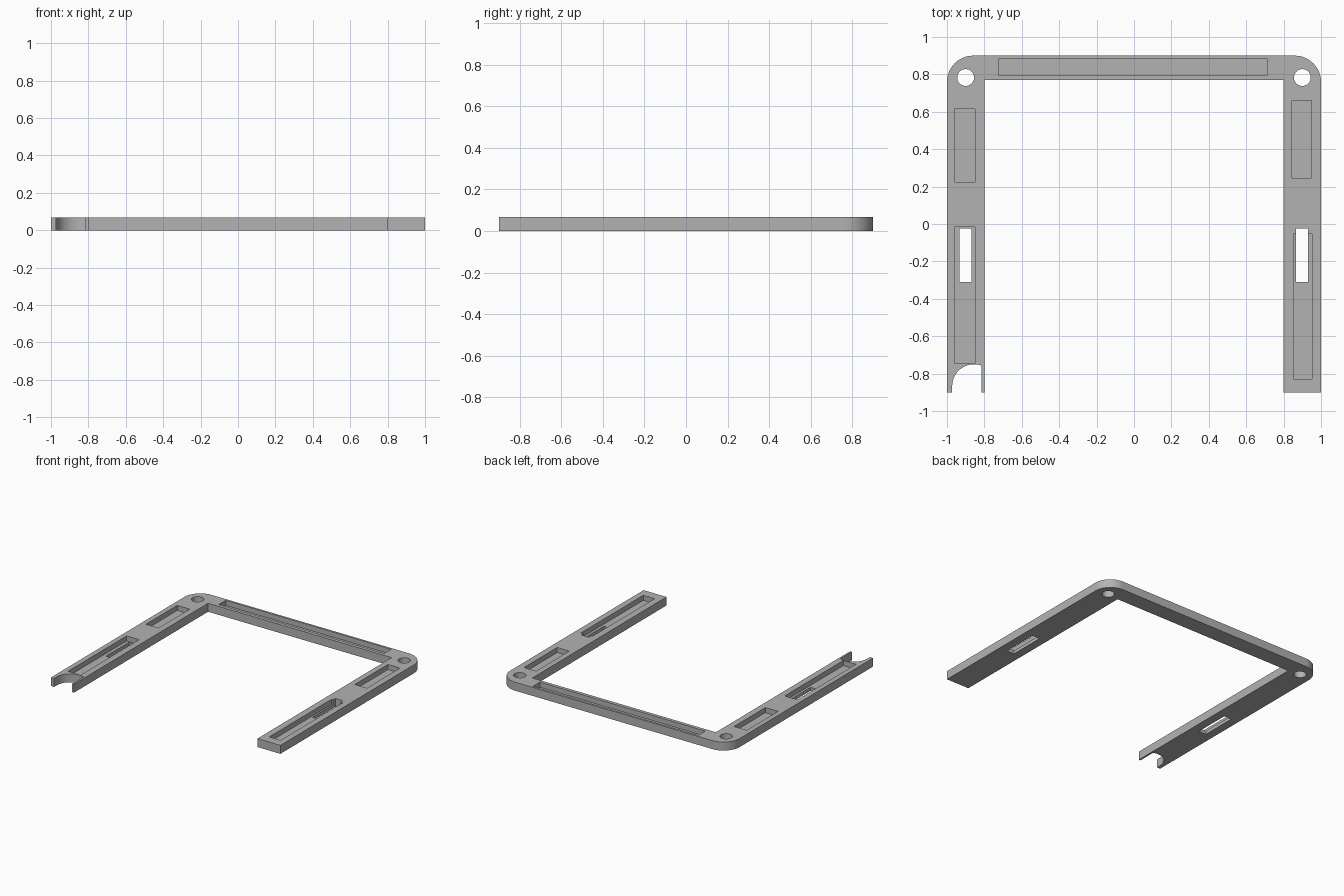
import bpy, bmesh
from math import cos, sin, pi

if "Cube" in bpy.data.objects:
    bpy.data.objects.remove(bpy.data.objects["Cube"])

HEIGHT, FLOOR, RADIUS = 0.067, 0.027, 0.14

grey = bpy.data.materials.new("plain grey")
grey.use_nodes = True
grey.diffuse_color = (0.45, 0.45, 0.45, 1)
grey.node_tree.nodes["Principled BSDF"].inputs["Base Color"].default_value = grey.diffuse_color


def arc(cx, cy, r, start, end, steps):
    return [(cx + r * cos(start + (end - start) * i / steps),
             cy + r * sin(start + (end - start) * i / steps)) for i in range(steps + 1)]


def rect(x0, x1, y0, y1):
    return [(x0, y0), (x1, y0), (x1, y1), (x0, y1)]


def prism(name, outline, z0, z1):
    """Extrude a counter-clockwise outline between two heights."""
    bm = bmesh.new()
    face = bm.faces.new([bm.verts.new((x, y, z0)) for x, y in outline])
    new = bmesh.ops.extrude_face_region(bm, geom=[face])["geom"]
    bmesh.ops.translate(bm, vec=(0, 0, z1 - z0),
                        verts=[v for v in new if isinstance(v, bmesh.types.BMVert)])
    bmesh.ops.recalc_face_normals(bm, faces=bm.faces)
    mesh = bpy.data.meshes.new(name)
    bm.to_mesh(mesh)
    bm.free()
    mesh.materials.append(grey)
    obj = bpy.data.objects.new(name, mesh)
    bpy.context.collection.objects.link(obj)
    return obj


# U-shaped frame with rounded back corners
outline = [(-1, -0.9), (-0.8, -0.9), (-0.8, 0.77), (0.8, 0.77), (0.8, -0.9), (1, -0.9)]
outline += arc(1 - RADIUS, 0.9 - RADIUS, RADIUS, 0, pi / 2, 16)
outline += arc(RADIUS - 1, 0.9 - RADIUS, RADIUS, pi / 2, pi, 16)
frame = prism("frame", outline, 0, HEIGHT)

# Shallow pockets open at the top
pockets = [(-0.725, 0.715, 0.797, 0.883), (-0.96, -0.85, 0.225, 0.615),
           (0.845, 0.95, 0.247, 0.66), (-0.96, -0.85, -0.745, -0.015),
           (0.853, 0.952, -0.828, -0.053)]
cutters = [prism("pocket_cutter", rect(*p), FLOOR, 0.2) for p in pockets]

# Through slots and screw holes on both arms
for x in (-0.9, 0.9):
    cutters.append(prism("slot_cutter", rect(x - 0.034, x + 0.031, -0.31, -0.025), -0.1, 0.2))
    cutters.append(prism("hole_cutter", arc(x, 0.783, 0.045, 0, 2 * pi, 32)[:-1], -0.1, 0.2))

# Round bite out of the right arm's front end, leaving a thin inner wall
bite = arc(-0.855, -0.867, 0.117, 1.222, pi, 20) + [(-0.972, -1), (-0.815, -1)]
cutters.append(prism("bite_cutter", bite, -0.1, 0.2))

# Cut everything, then discard the cutters
bpy.context.view_layer.objects.active = frame
frame.select_set(True)
for cutter in cutters:
    cutter.hide_render = True
    cut = frame.modifiers.new("cut", 'BOOLEAN')
    cut.operation, cut.solver, cut.object = 'DIFFERENCE', 'EXACT', cutter
    bpy.ops.object.modifier_apply(modifier=cut.name)
    bpy.data.objects.remove(cutter)

for obj in bpy.context.selected_objects:
    obj.select_set(obj == frame)
bpy.ops.object.shade_smooth_by_angle(angle=pi / 6)
